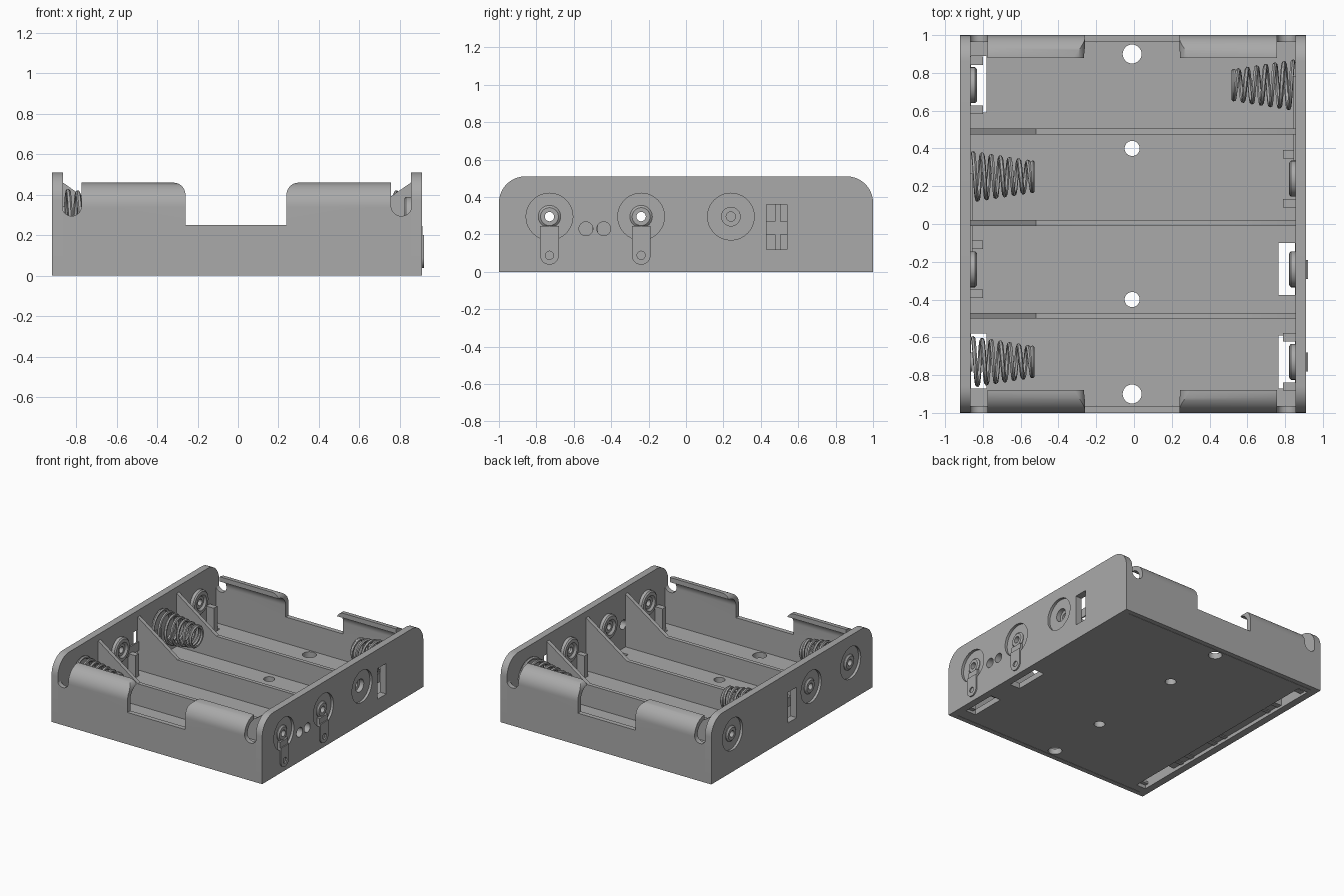
import bpy, bmesh, math
from mathutils import Matrix, Vector

if "Cube" in bpy.data.objects:
    bpy.data.objects.remove(bpy.data.objects["Cube"])

grey = bpy.data.materials.new("mid_grey")
grey.use_nodes = True
grey.diffuse_color = (0.4, 0.4, 0.4, 1)
grey.node_tree.nodes["Principled BSDF"].inputs["Base Color"].default_value = (0.4, 0.4, 0.4, 1)

XL, XR = -0.865, 0.855          # inner faces of the end walls
OUT_L, OUT_R = -0.92, 0.91      # outer faces of the end walls
FLOOR = 0.045
AXIS_Z = 0.295                  # height of the cell axes


def finish(name, bm):
    bmesh.ops.recalc_face_normals(bm, faces=bm.faces)
    me = bpy.data.meshes.new(name)
    bm.to_mesh(me)
    bm.free()
    me.materials.append(grey)
    ob = bpy.data.objects.new(name, me)
    bpy.context.collection.objects.link(ob)
    return ob


def prism(name, pts, axis, a, b):
    """Extrude a 2D outline along an axis from a to b."""
    def place(p, d):
        return {"x": (d, p[0], p[1]), "y": (p[0], d, p[1]), "z": (p[0], p[1], d)}[axis]
    bm = bmesh.new()
    face = bm.faces.new([bm.verts.new(place(p, a)) for p in pts])
    new = bmesh.ops.extrude_face_region(bm, geom=[face])["geom"]
    shift = Vector(place((0, 0), b - a))
    bmesh.ops.translate(bm, vec=shift, verts=[v for v in new if isinstance(v, bmesh.types.BMVert)])
    return finish(name, bm)


def rect(u0, u1, v0, v1):
    return [(u0, v0), (u1, v0), (u1, v1), (u0, v1)]


def arc(cu, cv, r, start, end, n=10):
    steps = [math.radians(start + (end - start) * i / n) for i in range(n + 1)]
    return [(cu + r * math.cos(t), cv + r * math.sin(t)) for t in steps]


def circle(cu, cv, r, n=32):
    return arc(cu, cv, r, 0, 360, n)[:-1]


def box(name, x0, x1, y0, y1, z0, z1):
    return prism(name, rect(x0, x1, y0, y1), "z", z0, z1)


def ring(name, profile, y, z=AXIS_Z):
    """Turn a closed (x, radius) outline about the cell axis."""
    bm = bmesh.new()
    n = len(profile)
    rows = [[bm.verts.new((x, y + r * math.cos(t), z + r * math.sin(t))) for x, r in profile]
            for t in (math.tau * i / 32 for i in range(32))]
    for i in range(32):
        p, q = rows[i], rows[(i + 1) % 32]
        for j in range(n):
            k = (j + 1) % n
            bm.faces.new((p[j], p[k], q[k], q[j]))
    return finish(name, bm)


def activate(ob):
    bpy.ops.object.select_all(action="DESELECT")
    ob.select_set(True)
    bpy.context.view_layer.objects.active = ob


def cut(ob, cutters):
    for c in cutters:
        m = ob.modifiers.new("cut", "BOOLEAN")
        m.operation, m.solver, m.object = "DIFFERENCE", "EXACT", c
        activate(ob)
        bpy.ops.object.modifier_apply(modifier=m.name)
        bpy.data.objects.remove(c)


# Floor with screw holes, contact openings and a wire channel underneath
floor = box("floor", XL, XR, -0.96, 0.96, 0, FLOOR)
cuts = [prism("cutter", circle(-0.01, y, r), "z", -0.1, 0.2)
        for y, r in ((0.9, 0.05), (0.4, 0.04), (-0.4, 0.04), (-0.9, 0.05))]
cuts.append(box("cutter", XL + 0.002, -0.78, -0.9, 0.92, -0.1, 0.028))
cuts += [box("cutter", x0, x1, y0, y1, -0.1, 0.2) for x0, x1, y0, y1 in (
    (-0.863, -0.78, 0.59, 0.89), (-0.863, -0.78, -0.87, -0.58),
    (0.765, 0.853, -0.375, -0.1), (0.765, 0.853, -0.87, -0.59))]
cut(floor, cuts)

# End walls with rounded top corners, round recesses, holes and a window
wall_outline = [(-1, 0), (1, 0)] + arc(0.86, 0.37, 0.14, 0, 90) + arc(-0.86, 0.37, 0.14, 90, 180)
for name, inner, outer, discs, window in (
        ("left_end_wall", XR, OUT_R, (-0.73, -0.24, 0.24), 0.485),
        ("right_end_wall", XL, OUT_L, (-0.73, -0.24, 0.735), -0.005)):
    wall = prism(name, wall_outline, "x", inner, outer)
    s = 1 if outer > 0 else -1
    cuts = []
    for y in discs:
        cuts.append(prism("cutter", circle(y, AXIS_Z, 0.125, 40), "x", outer - s * 0.02, outer + s * 0.1))
        cuts.append(prism("cutter", circle(y, AXIS_Z, 0.05), "x", inner - s * 0.1, outer + s * 0.1))
    cuts.append(box("cutter", *sorted((inner - s * 0.1, outer + s * 0.1)),
                    window - 0.055, window + 0.055, 0.12, 0.36))
    if s > 0:
        cuts += [prism("cutter", circle(y, 0.23, 0.037), "x", 0.8, 1) for y in (-0.535, -0.44)]
    cut(wall, cuts)

# Side walls curling inward, with a finger gap and slots beside the end walls
for name, s in (("front_wall", -1), ("back_wall", 1)):
    outline = [(1, 0)] + arc(0.88, 0.34, 0.12, 0, 90, 14) + arc(0.88, 0.34, 0.083, 90, 0, 14) + [(0.963, 0)]
    wall = prism(name, [(s * u, v) for u, v in outline], "x", XL, XR)
    gap = ([(-0.26, 0.25), (0.24, 0.25)] + arc(0.30, 0.40, 0.06, 180, 90) + [(0.30, 0.6), (-0.32, 0.6)]
           + arc(-0.32, 0.40, 0.06, 90, 0))
    cuts = [prism("cutter", gap, "y", s * 0.7, s * 1.2)]
    for x0, x1 in ((-0.87, -0.775), (0.757, 0.86)):
        r = (x1 - x0) / 2
        slot = arc(x0 + r, 0.295 + r, r, 180, 360, 16) + [(x1, 0.6), (x0, 0.6)]
        cuts.append(prism("cutter", slot, "y", s * 0.7, s * 1.2))
    cut(wall, cuts)

# Dividers between the cells, rising to the end walls
for i, y in enumerate((-0.485, 0.005, 0.49)):
    outline = [(XL, 0.02), (XR, 0.02), (XR, 0.46), (0.5, 0.215), (-0.52, 0.215), (XL, 0.46)]
    prism(f"divider_{i + 1}", outline, "y", y - 0.015, y + 0.015)

# Contact buttons on the inner faces, each between two guide posts
button = [(0, 0.025), (0, 0.095), (0.024, 0.095), (0.033, 0.085), (0.035, 0.06), (0.02, 0.045), (0.02, 0.025)]
rivet = [(-0.05, 0.025), (-0.05, 0.048), (-0.04, 0.06), (-0.035, 0.06), (-0.035, 0.05), (0.01, 0.05), (0.01, 0.025)]
for side, x, s, ys in (("left", XR, -1, (-0.73, -0.24, 0.24)), ("right", XL, 1, (-0.24, 0.735))):
    for i, y in enumerate(ys):
        ring(f"{side}_button_{i + 1}", [(x + s * u, r) for u, r in button], y)
        if (side, i) != ("left", 1):
            for d in (-0.13, 0.13):
                box(f"{side}_post_{i + 1}", *sorted((x, x + s * 0.065)), y + d - 0.022, y + d + 0.022, 0.02, 0.22)
for side, x, s, ys in (("left", XR, -1, (-0.73, -0.24)), ("right", XL, 1, (-0.73, -0.24, 0.735))):
    for i, y in enumerate(ys):
        ring(f"{side}_rivet_{i + 1}", [(x + s * u, r) for u, r in rivet], y)

# Contact strips linking neighbouring cells through the wall windows
box("left_contact_strip", 0.845, XR, 0.22, 0.78, 0.2, 0.27)
box("right_contact_strip", XL, XL + 0.01, -0.26, 0.27, 0.2, 0.27)

# Solder lugs on the outside of the left end wall
for i, y in enumerate((-0.73, -0.24)):
    lug = prism(f"solder_lug_{i + 1}", arc(y, 0.088, 0.05, 180, 360, 16) + [(y + 0.05, 0.2), (y - 0.05, 0.2)],
                "x", OUT_R, 0.92)
    cut(lug, [prism("cutter", circle(y, 0.088, 0.022), "x", 0.8, 1)])
    box(f"lug_neck_{i + 1}", 0.89, 0.912, y - 0.05, y + 0.05, 0.18, 0.245)


# Conical coil springs with a flat last turn
def spring(name, x, s, y):
    turns, per = 6.5, 24
    curve = bpy.data.curves.new(name, "CURVE")
    curve.dimensions, curve.bevel_depth, curve.bevel_resolution = "3D", 0.012, 1
    curve.use_fill_caps = True
    line = curve.splines.new("POLY")
    n = int((turns + 1) * per)
    line.points.add(n)
    for i, p in enumerate(line.points):
        t = math.tau * i / per
        f = min(i / (turns * per), 1)
        r = 0.125 - 0.05 * f
        p.co = (x + s * (0.012 + 0.315 * f), y + r * math.cos(t), AXIS_Z + r * math.sin(t), 1)
    ob = bpy.data.objects.new(name, curve)
    bpy.context.collection.objects.link(ob)
    curve.materials.append(grey)
    activate(ob)
    bpy.ops.object.convert(target="MESH")


spring("right_spring_front", XL, 1, -0.73)
spring("right_spring_back", XL, 1, 0.25)
spring("left_spring_back", XR, -1, 0.735)

# Smooth the curved faces and keep the edges sharp
bpy.ops.object.select_all(action="DESELECT")
for ob in bpy.context.collection.objects:
    if ob.type == "MESH" and ob.data.materials and ob.data.materials[0] == grey:
        ob.select_set(True)
        bpy.context.view_layer.objects.active = ob
bpy.ops.object.shade_smooth_by_angle(angle=math.radians(35))
